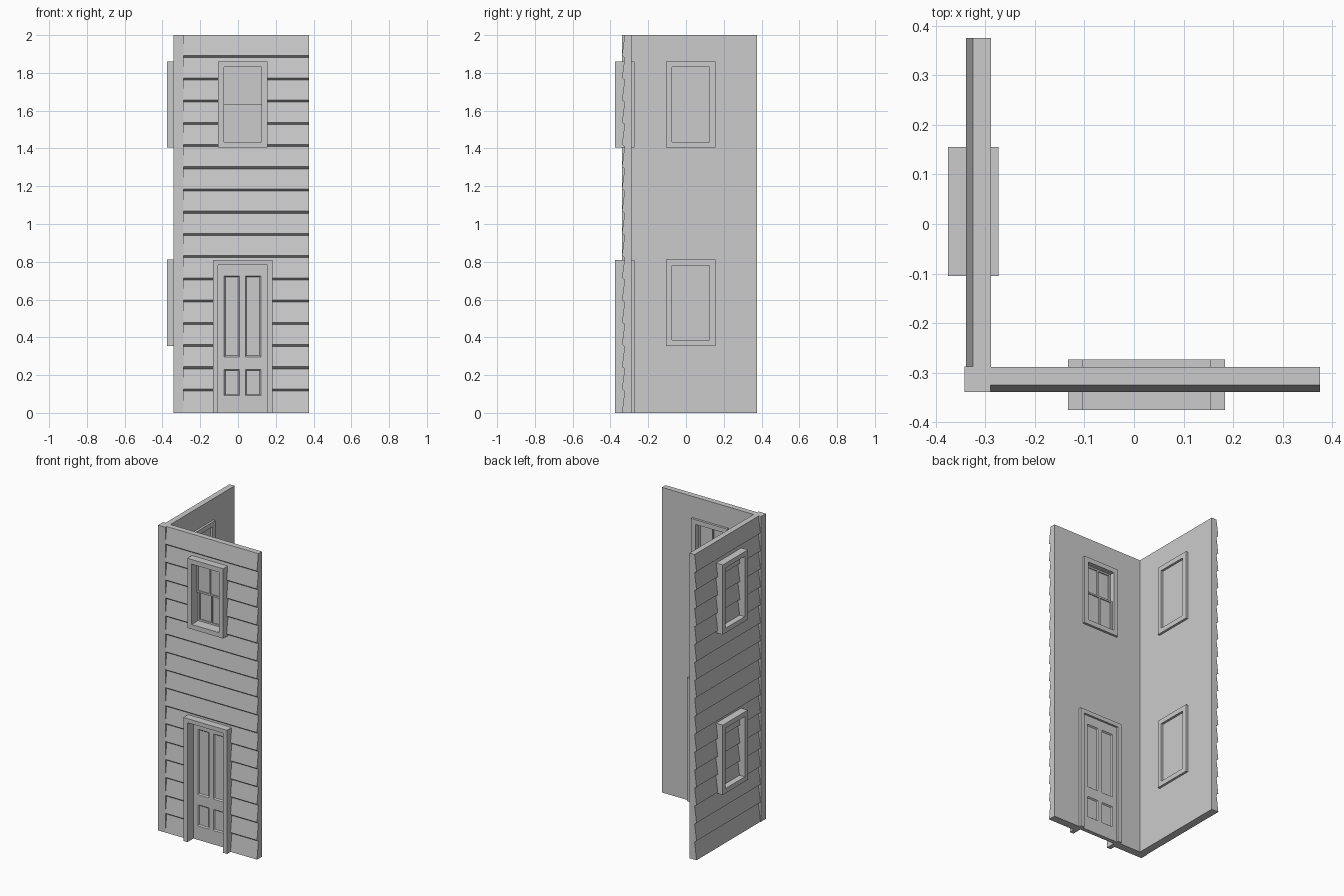
import bpy, bmesh
from mathutils import Vector

if "Cube" in bpy.data.objects:
    bpy.data.objects.remove(bpy.data.objects["Cube"])

BOARDS = 17
PITCH = 2.0 / BOARDS


def finish(bm, name, side):
    # side walls are the front layout reflected over the corner diagonal
    if side:
        for v in bm.verts:
            v.co.x, v.co.y = v.co.y, v.co.x
    bmesh.ops.recalc_face_normals(bm, faces=bm.faces[:])
    me = bpy.data.meshes.new(name)
    bm.to_mesh(me)
    bm.free()
    ob = bpy.data.objects.new(name, me)
    bpy.context.collection.objects.link(ob)
    return ob


def extrude(bm, faces, vec):
    r = bmesh.ops.extrude_face_region(bm, geom=faces)
    vs = [g for g in r["geom"] if isinstance(g, bmesh.types.BMVert)]
    bmesh.ops.translate(bm, verts=vs, vec=Vector(vec))
    bmesh.ops.recalc_face_normals(bm, faces=bm.faces[:])


def lattice(xs, zs, holes, y0, y1):
    # solid slab split into cells, with some cells left open
    bm = bmesh.new()
    v = [[bm.verts.new((x, y0, z)) for z in zs] for x in xs]
    faces = []
    for i in range(len(xs) - 1):
        for j in range(len(zs) - 1):
            if (i, j) not in holes:
                faces.append(bm.faces.new((v[i][j], v[i + 1][j], v[i + 1][j + 1], v[i][j + 1])))
    bmesh.ops.delete(bm, geom=[w for w in bm.verts if not w.link_faces], context='VERTS')
    extrude(bm, faces, (0, y1 - y0, 0))
    return bm


def box(name, x0, x1, y0, y1, z0, z1, side=False):
    return finish(lattice([x0, x1], [z0, z1], (), y0, y1), name, side)


def wall(name, side, openings):
    # clapboard profile in y, z swept along the wall
    pts = [(-0.288, 0)]
    for k in range(BOARDS):
        pts.append((-0.339, k * PITCH + (0.009 if k else 0)))
        pts.append((-0.325, (k + 1) * PITCH - (0.002 if k < BOARDS - 1 else 0)))
    pts.append((-0.288, 2.0))
    bm = bmesh.new()
    f = bm.faces.new([bm.verts.new((-0.289, y, z)) for y, z in pts])
    extrude(bm, [f], (0.664, 0, 0))
    ob = finish(bm, name, side)
    # door and window openings
    bpy.context.view_layer.objects.active = ob
    for x0, x1, z0, z1 in openings:
        cut = box("opening_cutter", x0, x1, -0.5, -0.2, z0, z1, side)
        cut.hide_render = True
        m = ob.modifiers.new("opening", 'BOOLEAN')
        m.operation, m.solver, m.object = 'DIFFERENCE', 'EXACT', cut
        bpy.ops.object.modifier_apply(modifier=m.name)
        bpy.data.objects.remove(cut)


def window(name, z, side):
    # casing
    x0, x1, t = -0.105, 0.155, 0.031
    z1 = z + 0.457
    finish(lattice([x0, x0 + t, x1 - t, x1], [z, z + t, z1 - t, z1], {(1, 1)},
                   -0.375, -0.273), name + "_casing", side)
    # double hung sashes, the lower one set further inside
    a, b, mid = x0 + t, x1 - t, (x0 + x1) / 2 - 0.002
    zm = z + 0.23
    s = 0.011
    for part, y, lo, hi in (("upper", -0.325, zm - 0.005, z1 - t),
                            ("lower", -0.307, z + t, zm + 0.005)):
        finish(lattice([a, a + s, mid - 0.005, mid + 0.005, b - s, b],
                       [lo, lo + s, hi - s, hi], {(1, 1), (3, 1)}, y, y + 0.018),
               f"{name}_{part}_sash", side)
        box(f"{name}_{part}_glass", a + 0.004, b - 0.004, y + 0.007, y + 0.011,
            lo + 0.004, hi - 0.004, side)


# walls and corner post
UP, LOW = 1.404, 0.354
win = lambda z: (-0.09, 0.14, z + 0.015, z + 0.442)
wall("front_wall", False, [win(UP), (-0.12, 0.17, -0.1, 0.798)])
wall("side_wall", True, [win(UP), win(LOW)])
box("corner_post", -0.342, -0.289, -0.339, -0.287, 0, 2)

# windows
window("front_upper_window", UP, False)
window("side_upper_window", UP, True)
window("side_lower_window", LOW, True)

# door casing
finish(lattice([-0.133, -0.105, 0.155, 0.183], [0, 0.783, 0.81], {(1, 0)},
               -0.375, -0.273), "door_casing", False)

# door with four recessed panels on both faces
xs = [-0.105, -0.073, 0.007, 0.039, 0.121, 0.155]
zs = [0, 0.092, 0.23, 0.297, 0.725, 0.783]
bm = lattice(xs, zs, (), -0.312, -0.286)
panels = []
for f in bm.faces:
    c = f.calc_center_median()
    if abs(f.normal.y) > 0.9 and (xs[1] < c.x < xs[2] or xs[3] < c.x < xs[4]) \
            and (zs[1] < c.z < zs[2] or zs[3] < c.z < zs[4]):
        panels.append(f)
bmesh.ops.inset_individual(bm, faces=panels, thickness=0.009, depth=-0.008)
finish(bm, "door", False)
